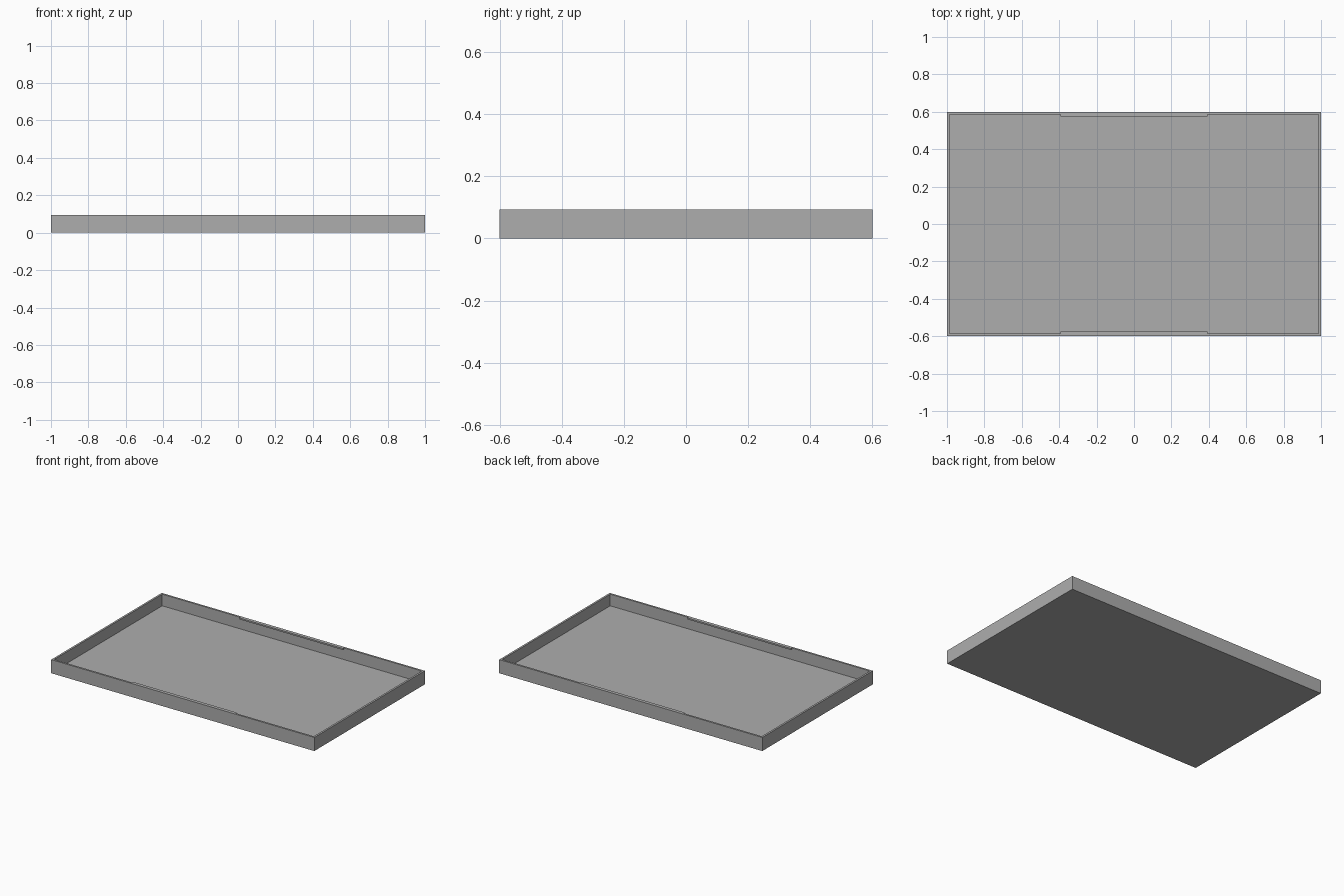
import bpy
import bmesh
from mathutils import Matrix, Vector

cube = bpy.data.objects.get("Cube")
if cube:
    bpy.data.objects.remove(cube, do_unlink=True)

LENGTH, WIDTH, HEIGHT = 2.0, 1.2, 0.0933
WALL = 0.0133
LIP_LENGTH, LIP_DEPTH, LIP_HEIGHT = 0.787, 0.0107, 0.01

grey = bpy.data.materials.new("plain_grey")
grey.use_nodes = True
colour = (0.42, 0.42, 0.42, 1)
grey.diffuse_color = colour
grey.node_tree.nodes["Principled BSDF"].inputs["Base Color"].default_value = colour


def box(bm, size, centre):
    matrix = Matrix.Translation(centre) @ Matrix.Diagonal((*size, 1))
    bmesh.ops.create_cube(bm, size=1, matrix=matrix)


def finish(name, bm):
    mesh = bpy.data.meshes.new(name)
    bm.to_mesh(mesh)
    bm.free()
    mesh.materials.append(grey)
    bpy.context.collection.objects.link(bpy.data.objects.new(name, mesh))


# Tray: a block with its top face inset and sunk to the floor
bm = bmesh.new()
box(bm, (LENGTH, WIDTH, HEIGHT), (0, 0, HEIGHT / 2))
top = max(bm.faces, key=lambda f: f.calc_center_median().z)
bmesh.ops.inset_region(bm, faces=[top], thickness=WALL, use_even_offset=True)
sunk = bmesh.ops.extrude_discrete_faces(bm, faces=[top])["faces"][0]
bmesh.ops.translate(bm, verts=sunk.verts, vec=Vector((0, 0, WALL - HEIGHT)))
bmesh.ops.recalc_face_normals(bm, faces=bm.faces)
finish("tray", bm)

# Thin snap lips along the inner rim of the two long walls
for name, side in (("front_lip", -1), ("back_lip", 1)):
    bm = bmesh.new()
    y = side * (WIDTH / 2 - WALL - LIP_DEPTH / 2)
    box(bm, (LIP_LENGTH, LIP_DEPTH, LIP_HEIGHT), (0, y, HEIGHT - LIP_HEIGHT / 2))
    finish(name, bm)
